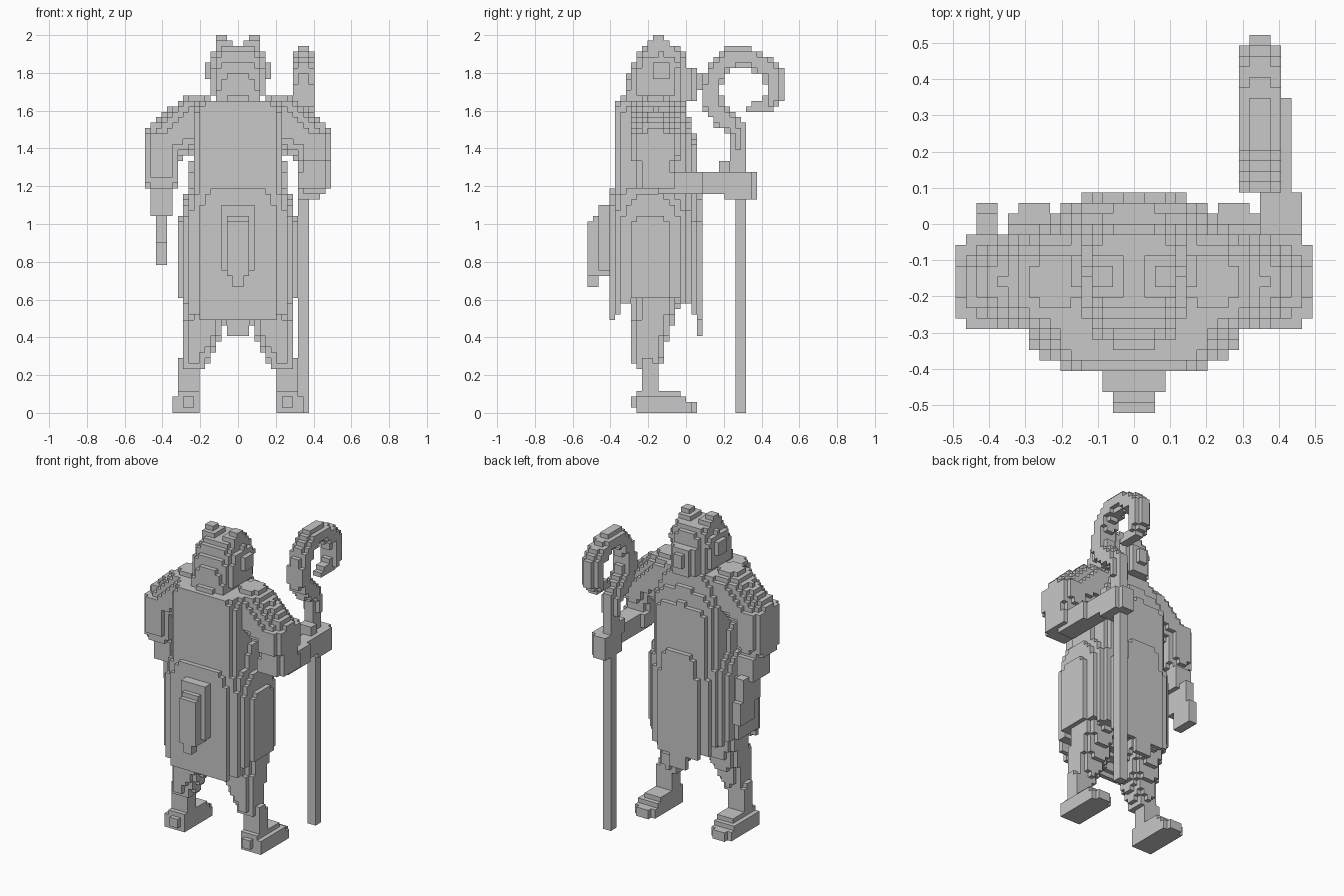
import bpy, bmesh
from mathutils import Vector

S = 2 / 69                      # edge of one block; the figure is 69 blocks tall

grey = bpy.data.materials.new("stone grey")
grey.diffuse_color = (0.58, 0.58, 0.58, 1)


# ---- solid shapes, each a test "is this point inside" ----
def box(x0, x1, y0, y1, z0, z1):
    return lambda p: x0 < p.x < x1 and y0 < p.y < y1 and z0 < p.z < z1


def limb(a, b, ra, rb):
    a, b = Vector(a), Vector(b)
    d = b - a

    def inside(p):
        t = max(0, min(1, (p - a).dot(d) / d.length_squared))
        return (p - a - d * t).length < ra + (rb - ra) * t
    return inside


def chain(points):
    """Limbs through (x, y, z, radius) points."""
    return [limb(a[:3], b[:3], a[3], b[3]) for a, b in zip(points, points[1:])]


def loft(levels, n, n_plus=None, cx=0):
    """Rounded column through (z, half width, y min, y max) levels; n_plus rounds the +y half."""
    def inside(p):
        for a, b in zip(levels, levels[1:]):
            if a[0] <= p.z < b[0]:
                t = (p.z - a[0]) / (b[0] - a[0])
                w, y0, y1 = (a[i] + (b[i] - a[i]) * t for i in (1, 2, 3))
                u = abs(p.x - cx) / w
                v = (p.y - (y0 + y1) / 2) / ((y1 - y0) / 2)
                k = n_plus if n_plus and v > 0 else n
                return u ** k + abs(v) ** k < 1
        return False
    return inside


def mirror(shape):
    return lambda p: shape(Vector((abs(p.x), p.y, p.z)))


# ---- blocks: every block belongs to the first part that fills it ----
GRID = [(i, j, k) for i in range(-17, 17) for j in range(-18, 18) for k in range(69)]
CENTRE = {c: Vector(((c[0] + 0.5) * S, (c[1] + 0.5) * S, (c[2] + 0.5) * S)) for c in GRID}
owner = {}


def part(name, *shapes):
    for c in GRID:
        if c not in owner and any(f(CENTRE[c]) for f in shapes):
            owner[c] = name


def build(name):
    """Mesh of a part's outer block faces; faces against other parts are left out."""
    bm = bmesh.new()
    verts = {}

    def vert(q):
        if q not in verts:
            verts[q] = bm.verts.new((q[0] * S, q[1] * S, q[2] * S))
        return verts[q]

    for c in GRID:
        if owner.get(c) != name:
            continue
        for axis in range(3):
            for side in (0, 1):
                near = list(c)
                near[axis] += 2 * side - 1
                if tuple(near) in owner:
                    continue
                u, v = (axis + 1) % 3, (axis + 2) % 3
                ring = []
                for du, dv in ((0, 0), (1, 0), (1, 1), (0, 1)):
                    q = list(c)
                    q[axis] += side
                    q[u] += du
                    q[v] += dv
                    ring.append(vert(tuple(q)))
                bm.faces.new(ring if side else ring[::-1])
    mesh = bpy.data.meshes.new(name)
    bm.to_mesh(mesh)
    bm.free()
    mesh.materials.append(grey)
    bpy.context.collection.objects.link(bpy.data.objects.new(name, mesh))


# Skirt: longer at front and back, with a narrow hanging flap
skirt_body = loft([(0.4, 0.317, -0.41, 0.095), (1.0, 0.317, -0.41, 0.095),
                   (1.06, 0.30, -0.41, 0.095), (1.13, 0.285, -0.405, 0.09),
                   (1.2, 0.25, -0.40, 0.06)], 3.6, 2)
part("skirt",
     lambda p: skirt_body(p) and p.z > 0.6 - 0.11 * min(1, abs((p.y + 0.16) / 0.225)) ** 5,
     box(-0.06, 0.06, 0.055, 0.09, 0.4, 1.1))

# Torso
part("torso", loft([(1.1, 0.25, -0.385, 0.06), (1.42, 0.245, -0.385, 0.06),
                    (1.5, 0.24, -0.385, 0.03), (1.6, 0.23, -0.385, 0.0),
                    (1.655, 0.215, -0.385, -0.01)], 4.5, 3.6))

# Shoulders
part("shoulders", mirror(limb((0.22, -0.16, 1.55), (0.365, -0.16, 1.45), 0.135, 0.125)))

# Hanging arm and hand
part("left_arm", loft([(1.19, 0.085, -0.25, -0.06), (1.25, 0.093, -0.285, -0.035),
                       (1.4, 0.093, -0.29, -0.03), (1.48, 0.093, -0.28, -0.04)],
                      2.8, cx=-0.406),
     box(-0.464, -0.348, -0.2, -0.03, 1.05, 1.2))
part("left_hand", box(-0.435, -0.377, -0.14, 0.03, 0.90, 1.08),
     box(-0.435, -0.377, -0.09, 0.06, 0.79, 0.94))

# Arm reaching out to the staff
part("right_arm", loft([(1.27, 0.075, -0.25, -0.07), (1.33, 0.093, -0.28, -0.04),
                        (1.48, 0.093, -0.29, -0.03)], 2.8, cx=0.406),
     box(0.32, 0.464, -0.26, -0.03, 1.19, 1.276),
     box(0.348, 0.493, -0.23, -0.06, 1.19, 1.276),
     box(0.348, 0.464, -0.15, 0.09, 1.165, 1.276),
     box(0.348, 0.435, 0.08, 0.23, 1.165, 1.276))
part("right_hand", box(0.319, 0.435, 0.19, 0.35, 1.135, 1.276),
     box(0.319, 0.406, 0.34, 0.38, 1.135, 1.276),
     box(0.319, 0.406, 0.17, 0.24, 1.24, 1.335))

# Staff and curled crook
part("staff", box(0.319, 0.377, 0.26, 0.32, 0, 1.5))
X = 0.348
path = [(0.28, 1.3, .04), (0.265, 1.5, .048), (0.20, 1.56, .06), (0.14, 1.63, .06),
        (0.13, 1.72, .053), (0.165, 1.82, .058), (0.25, 1.89, .057), (0.37, 1.87, .055),
        (0.455, 1.80, .056), (0.475, 1.71, .05), (0.455, 1.645, .045), (0.35, 1.62, .025)]
part("crook", *chain([(X, y, z, r) for y, z, r in path]))

# Head with ears, cheeks and tapering muzzle
part("head", loft([(1.6, 0.12, -0.35, 0.0), (1.68, 0.13, -0.345, 0.0),
                   (1.70, 0.15, -0.33, 0.0), (1.78, 0.152, -0.31, 0.005),
                   (1.86, 0.15, -0.28, 0.005), (1.91, 0.125, -0.25, -0.01),
                   (1.946, 0.115, -0.23, -0.03)], 2.8),
     mirror(box(0, 0.175, -0.16, -0.09, 1.77, 1.86)))
part("ears", mirror(box(0.03, 0.116, -0.2, -0.087, 1.9, 1.97)),
     mirror(box(0.058, 0.116, -0.175, -0.116, 1.9, 2.0)))
part("muzzle", box(-0.087, 0.087, -0.1, 0.03, 1.66, 1.83),
     box(-0.058, 0.058, -0.1, 0.06, 1.66, 1.83),
     box(-0.03, 0.03, -0.1, 0.09, 1.71, 1.81))

# Legs and ankles
part("legs", *map(mirror, (
    box(0.20, 0.32, -0.235, -0.145, 0.1, 0.26),
    *chain([(0.232, -0.205, 0.28, 0.075), (0.188, -0.19, 0.44, 0.108),
            (0.175, -0.16, 0.6, 0.125)]))))

# Feet with heel and toe
part("feet", *map(mirror, (
    box(0.20, 0.35, -0.26, 0.03, 0, 0.06),
    box(0.20, 0.35, -0.26, 0.0, 0, 0.09),
    box(0.20, 0.32, -0.25, -0.03, 0, 0.116),
    box(0.23, 0.32, -0.2, 0.06, 0, 0.06),
    box(0.23, 0.29, -0.29, -0.2, 0.03, 0.087))))

# Belt knot and hanging pouch at the -y side
part("belt_knot", box(-0.09, 0.09, -0.41, -0.36, 1.1, 1.19))
part("pouch", box(-0.09, 0.09, -0.465, -0.39, 0.75, 1.1),
     box(-0.06, 0.06, -0.495, -0.39, 0.72, 1.05),
     box(-0.06, 0.06, -0.525, -0.42, 0.72, 1.02),
     box(-0.032, 0.032, -0.525, -0.465, 0.665, 0.75))

for part_name in dict.fromkeys(owner.values()):
    build(part_name)
